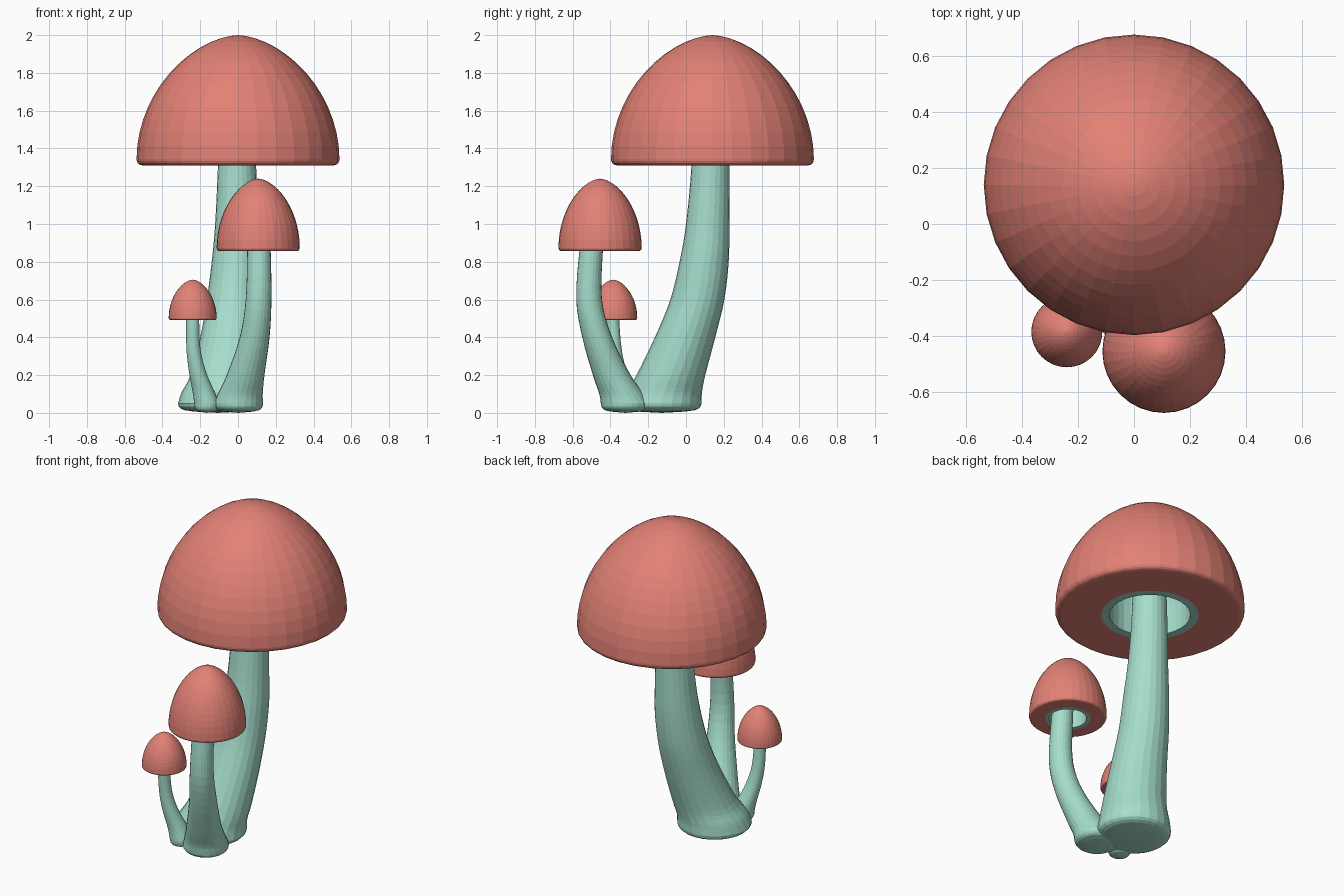
import bpy, bmesh
from math import sin, cos, pi
from mathutils import Vector

if "Cube" in bpy.data.objects:
    bpy.data.objects.remove(bpy.data.objects["Cube"])


def material(name, color):
    m = bpy.data.materials.new(name)
    m.diffuse_color = color
    m.use_nodes = True
    m.node_tree.nodes["Principled BSDF"].inputs["Base Color"].default_value = m.diffuse_color
    return m


RED = material("cap_red", (0.76, 0.22, 0.18, 1))
TEAL = material("stem_teal", (0.38, 0.73, 0.61, 1))


def skin(name, rings, sides, mat):
    """Bridge circles (x, y, z, r) into a tube; radius 0 makes a pole."""
    bm = bmesh.new()
    loops = []
    for x, y, z, r in rings:
        n = 1 if r < 1e-5 else sides
        loops.append([bm.verts.new((x + r * cos(2 * pi * i / sides),
                                    y + r * sin(2 * pi * i / sides), z)) for i in range(n)])
    for a, b in zip(loops, loops[1:]):
        for i in range(sides):
            j = (i + 1) % sides
            if len(a) == 1:
                bm.faces.new((a[0], b[j], b[i]))
            elif len(b) == 1:
                bm.faces.new((a[i], a[j], b[0]))
            else:
                bm.faces.new((a[i], a[j], b[j], b[i]))
    bmesh.ops.recalc_face_normals(bm, faces=bm.faces)
    me = bpy.data.meshes.new(name)
    bm.to_mesh(me)
    bm.free()
    me.materials.append(mat)
    ob = bpy.data.objects.new(name, me)
    bpy.context.collection.objects.link(ob)
    return ob


def smooth_path(points, steps=4):
    """Catmull-Rom interpolation of (x, y, z, r) points."""
    p = [Vector(q) for q in points]
    p = [2 * p[0] - p[1]] + p + [2 * p[-1] - p[-2]]
    out = []
    for a, b, c, d in zip(p, p[1:], p[2:], p[3:]):
        for k in range(steps):
            t = k / steps
            out.append(0.5 * (2 * b + (c - a) * t + (2 * a - 5 * b + 4 * c - d) * t * t
                              + (3 * b - a - 3 * c + d) * t ** 3))
    return [tuple(v) for v in out + [p[-2]]]


# dome profile as (radius, height) fractions: rounded lip, then a superellipse to the crown
LIP = [(0.94, 0), (0.97, 0.006), (0.988, 0.018), (0.998, 0.035)]
DOME = LIP + [(max(0, cos(t)) ** (2 / 1.7), 0.05 + 0.95 * sin(t) ** (2 / 1.95))
              for t in (pi / 2 * k / 14 for k in range(14))] + [(0, 1)]


def cap(name, x, y, z, r, h, ring):
    # red dome with flat underside
    outer = ring * r
    skin(name + "_cap", [(x, y, z, outer)] + [(x, y, z + b * h, a * r) for a, b in DOME], 32, RED)
    # teal rim and hollow inside the cap
    inner = outer * 0.83
    skin(name + "_cap_hollow", [(x, y, z, outer), (x, y, z, inner),
                                (x, y, z + 0.25 * h, inner), (x, y, z + 0.45 * h, inner * 0.9),
                                (x, y, z + 0.56 * h, inner * 0.55), (x, y, z + 0.6 * h, 0)], 32, TEAL)


def stem(name, points):
    # rounded foot followed by the curved tapering stalk
    x, y, z, r = points[0]
    foot = [(x, y, 0.0, 0), (x, y, 0.007, 0.6 * r), (x, y, 0.014, 0.83 * r),
            (x, y, 0.022, 0.92 * r), (x, y, 0.034, 0.98 * r)]
    body = smooth_path(points)
    tx, ty, tz, _ = body[-1]
    skin(name + "_stem", foot + body + [(tx, ty, tz, 0)], 24, TEAL)


# large mushroom
cap("large", 0, 0.14, 1.31, 0.537, 0.69, 0.515)
stem("large", [(-0.106, -0.13, 0.05, 0.212), (-0.098, -0.115, 0.11, 0.2), (-0.07, -0.08, 0.2, 0.182),
               (-0.04, -0.005, 0.4, 0.16), (-0.022, 0.06, 0.6, 0.143), (-0.009, 0.096, 0.8, 0.13),
               (-0.006, 0.115, 1.0, 0.115), (-0.005, 0.13, 1.31, 0.101), (0, 0.135, 1.71, 0.09)])

# medium mushroom
cap("medium", 0.107, -0.455, 0.857, 0.22, 0.383, 0.58)
stem("medium", [(0.002, -0.32, 0.05, 0.131), (0.012, -0.34, 0.1, 0.119), (0.04, -0.393, 0.2, 0.1),
                (0.088, -0.47, 0.4, 0.079), (0.109, -0.513, 0.6, 0.068), (0.111, -0.502, 0.86, 0.062),
                (0.108, -0.475, 1.07, 0.055)])

# small mushroom
cap("small", -0.24, -0.385, 0.493, 0.127, 0.212, 0.58)
stem("small", [(-0.165, -0.325, 0.05, 0.066), (-0.185, -0.335, 0.12, 0.057), (-0.215, -0.36, 0.22, 0.045),
               (-0.236, -0.378, 0.34, 0.037), (-0.24, -0.388, 0.5, 0.034), (-0.24, -0.386, 0.6, 0.03)])
